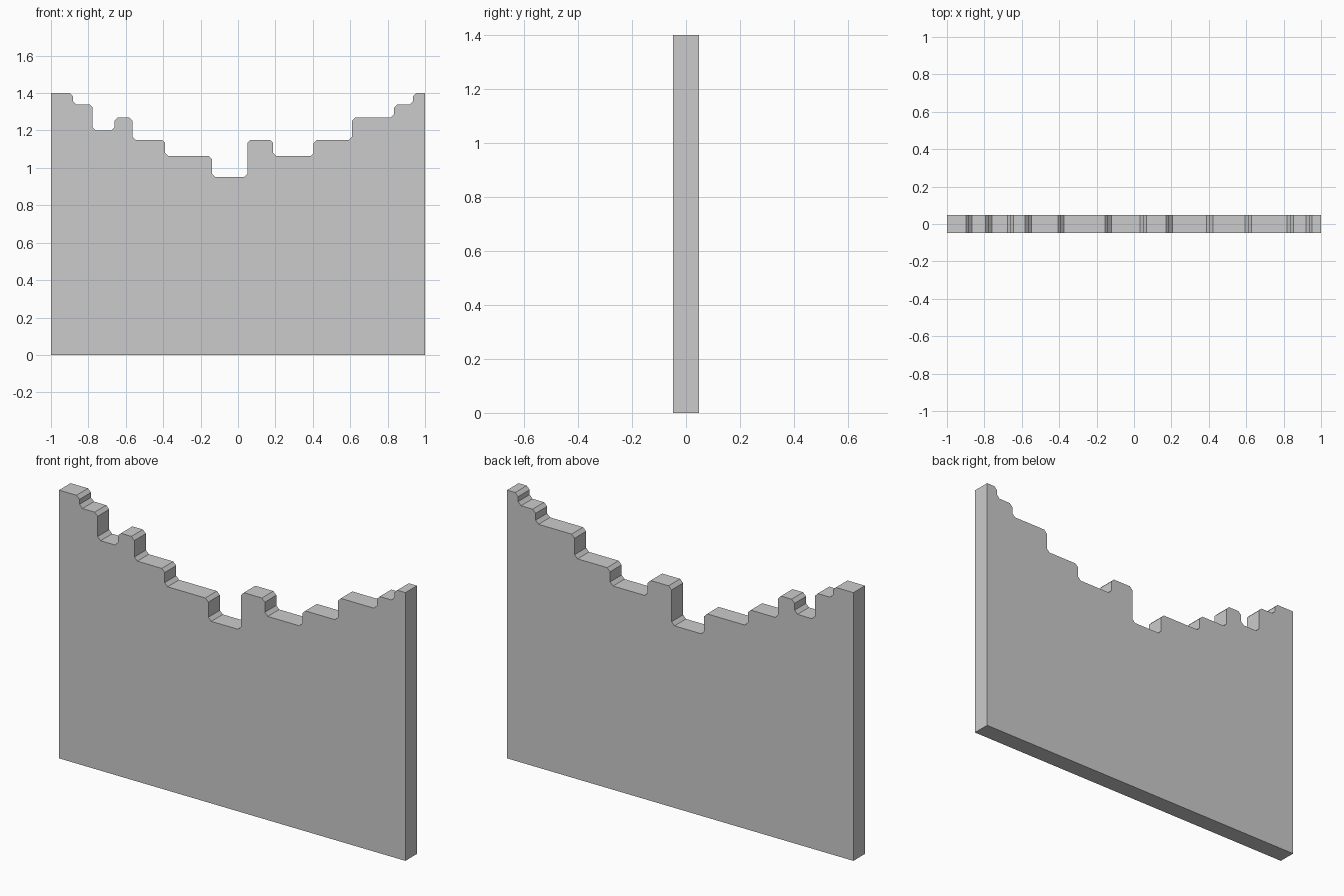
import bpy, bmesh
from mathutils import Vector

if "Cube" in bpy.data.objects:
    bpy.data.objects.remove(bpy.data.objects["Cube"])

HALF_T = 0.0475   # half the panel thickness
CUT = 0.017       # corner chamfer size

# Skyline steps: (right end x, height)
steps = [(-0.882, 1.40), (-0.777, 1.34), (-0.66, 1.20), (-0.565, 1.27),
         (-0.39, 1.15), (-0.138, 1.063), (0.05, 0.95), (0.188, 1.15),
         (0.405, 1.063), (0.61, 1.15), (0.835, 1.27), (0.936, 1.34), (1.0, 1.40)]

# Stepped corner points along the top edge
corners, x = [], -1.0
for end, z in steps:
    corners += [Vector((x, z)), Vector((end, z))]
    x = end

# Chamfer every step corner, leaving the outer two sharp
outline = [Vector((-1, 0)), corners[0]]
for prev, here, nxt in zip(corners, corners[1:], corners[2:]):
    outline += [here + (prev - here).normalized() * CUT,
                here + (nxt - here).normalized() * CUT]
outline += [corners[-1], Vector((1, 0))]

# Extrude the outline into a flat panel
bm = bmesh.new()
face = bm.faces.new([bm.verts.new((p.x, -HALF_T, p.y)) for p in outline])
ext = bmesh.ops.extrude_face_region(bm, geom=[face])
moved = [g for g in ext["geom"] if isinstance(g, bmesh.types.BMVert)]
bmesh.ops.translate(bm, verts=moved, vec=(0, 2 * HALF_T, 0))
bmesh.ops.recalc_face_normals(bm, faces=bm.faces)
mesh = bpy.data.meshes.new("stepped_panel")
bm.to_mesh(mesh)
bm.free()
bpy.context.collection.objects.link(bpy.data.objects.new("stepped_panel", mesh))
